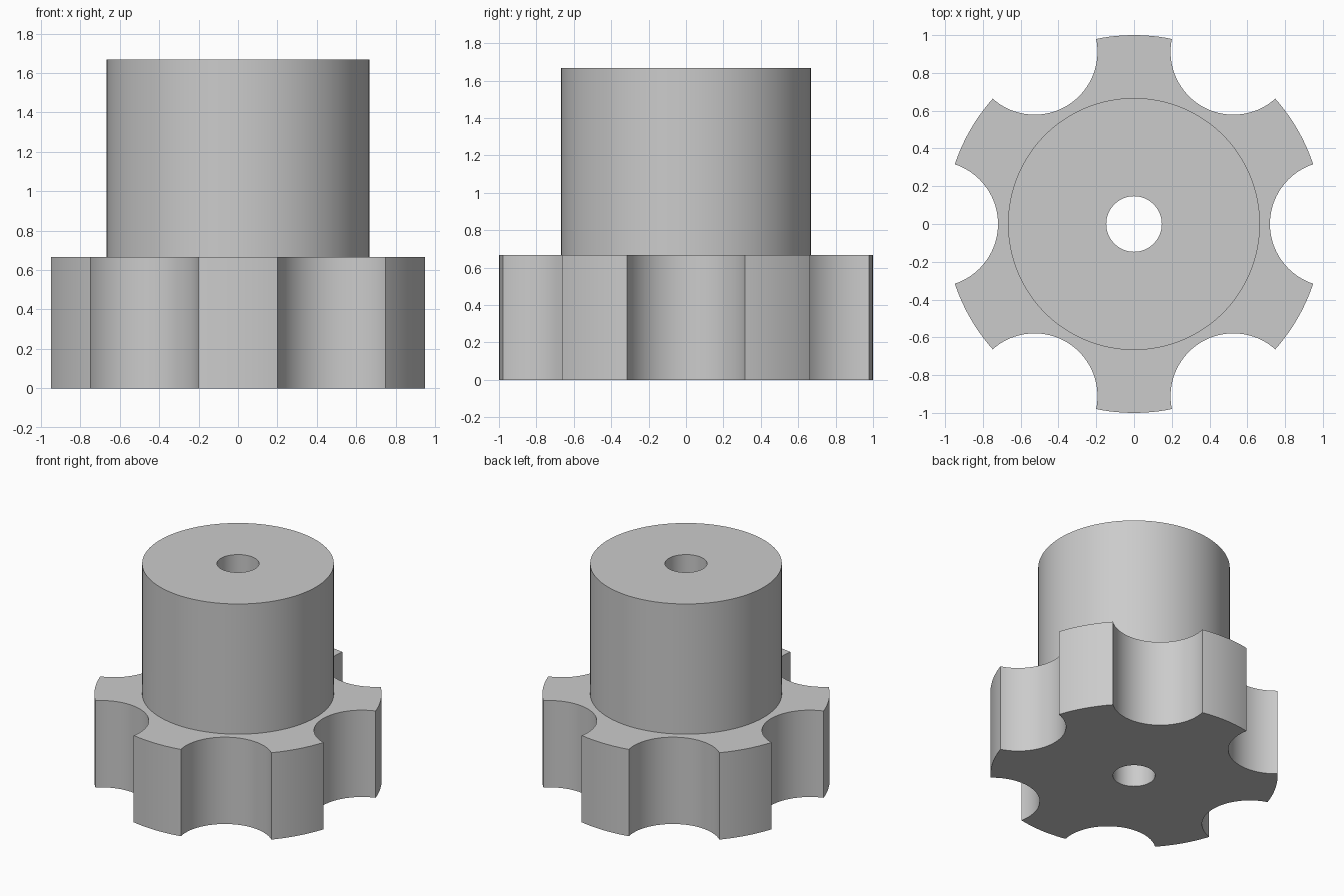
import bpy
import math

cube = bpy.data.objects.get("Cube")
if cube:
    bpy.data.objects.remove(cube, do_unlink=True)

RIM_HEIGHT = 0.667
TOTAL_HEIGHT = 1.667

grey = bpy.data.materials.new("plain grey")
grey.use_nodes = True
colour = (0.6, 0.6, 0.6, 1)
grey.diffuse_color = colour
grey.node_tree.nodes["Principled BSDF"].inputs["Base Color"].default_value = colour


def cylinder(name, radius, bottom, top, x=0.0, y=0.0, sides=144):
    bpy.ops.mesh.primitive_cylinder_add(
        vertices=sides, radius=radius, depth=top - bottom,
        location=(x, y, (bottom + top) / 2))
    obj = bpy.context.object
    obj.name = name
    obj.data.materials.append(grey)
    return obj


def combine(target, tool, operation):
    """Apply a boolean to the target, then discard the tool."""
    tool.hide_render = True
    mod = target.modifiers.new(operation.lower(), 'BOOLEAN')
    mod.operation = operation
    mod.solver = 'EXACT'
    mod.object = tool
    bpy.context.view_layer.objects.active = target
    bpy.ops.object.modifier_apply(modifier=mod.name)
    bpy.data.objects.remove(tool, do_unlink=True)


# Wide grip rim with six round finger scallops
knob = cylinder("scalloped_knob", 1.0, 0, RIM_HEIGHT)
for i in range(6):
    a = math.radians(60 * i)
    scallop = cylinder("scallop_cutter", 0.333, -0.2, RIM_HEIGHT + 0.2,
                       1.053 * math.cos(a), 1.053 * math.sin(a), 96)
    combine(knob, scallop, 'DIFFERENCE')

# Tall hub on top of the rim
hub = cylinder("hub", 0.667, RIM_HEIGHT / 2, TOTAL_HEIGHT)
combine(knob, hub, 'UNION')

# Bore right through the middle
bore = cylinder("bore_cutter", 0.147, -0.2, TOTAL_HEIGHT + 0.2, sides=64)
combine(knob, bore, 'DIFFERENCE')

# Smooth walls with crisp edges
bpy.ops.object.select_all(action='DESELECT')
knob.select_set(True)
bpy.context.view_layer.objects.active = knob
bpy.ops.object.shade_smooth_by_angle(angle=math.radians(30))
